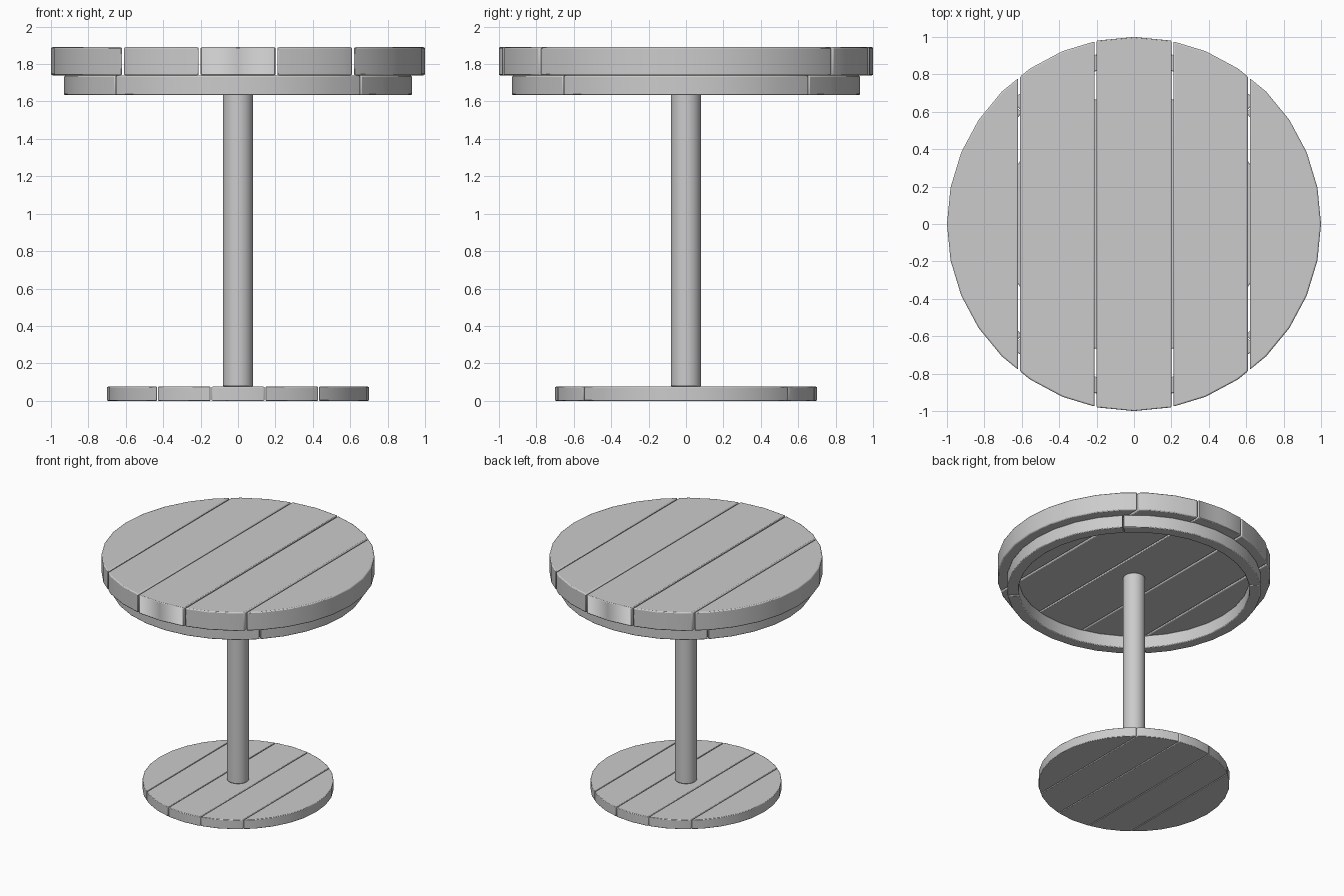
import bpy, bmesh, math
from mathutils import Matrix

if "Cube" in bpy.data.objects:
    bpy.data.objects.remove(bpy.data.objects["Cube"])


def finish(bm, name, bevel):
    bmesh.ops.recalc_face_normals(bm, faces=bm.faces)
    mesh = bpy.data.meshes.new(name)
    bm.to_mesh(mesh)
    bm.free()
    ob = bpy.data.objects.new(name, mesh)
    bpy.context.collection.objects.link(ob)
    mod = ob.modifiers.new("soft_edges", "BEVEL")
    mod.width = bevel
    mod.segments = 2
    mod.limit_method = 'ANGLE'
    mod.angle_limit = math.radians(30)
    bpy.ops.object.select_all(action='DESELECT')
    bpy.context.view_layer.objects.active = ob
    ob.select_set(True)
    bpy.ops.object.shade_smooth_by_angle(angle=math.radians(30))
    return ob


def disc(radius, z0, z1):
    bm = bmesh.new()
    bmesh.ops.create_cone(bm, cap_ends=True, segments=32, radius1=radius,
                          radius2=radius, depth=z1 - z0,
                          matrix=Matrix.Translation((0, 0, (z0 + z1) / 2)))
    return bm


def cut(bm, x, side):
    # Remove everything beyond x in the given direction and cap the cut
    res = bmesh.ops.bisect_plane(bm, geom=bm.verts[:] + bm.edges[:] + bm.faces[:],
                                 plane_co=(x, 0, 0), plane_no=(side, 0, 0),
                                 clear_outer=True)
    edges = [e for e in res["geom_cut"] if isinstance(e, bmesh.types.BMEdge)]
    bmesh.ops.contextual_create(bm, geom=edges)


def planked_disc(name, radius, z0, z1, gap, bevel):
    pitch = 0.41 * radius
    for i in range(5):
        bm = disc(radius, z0, z1)
        if i > 0:
            cut(bm, (i - 2.5) * pitch + gap / 2, -1)
        if i < 4:
            cut(bm, (i - 1.5) * pitch - gap / 2, 1)
        finish(bm, f"{name}_plank_{i + 1}", bevel)


# Table top and base, each of five boards
planked_disc("top", 1.0, 1.74, 1.89, 0.01, 0.008)
planked_disc("base", 0.70, 0.0, 0.075, 0.005, 0.004)

# Rim under the top, four quarter arcs meeting on the diagonals
R_OUT, R_IN, GAP = 0.93, 0.845, 0.003
for q in range(4):
    bm = bmesh.new()
    angles = [math.radians(-45 + 90 * q + 11.25 * k) for k in range(9)]
    angles[0] += GAP
    angles[-1] -= GAP
    pts = [(R_OUT * math.cos(a), R_OUT * math.sin(a), 1.635) for a in angles]
    pts += [(R_IN * math.cos(a), R_IN * math.sin(a), 1.635) for a in reversed(angles)]
    face = bm.faces.new([bm.verts.new(p) for p in pts])
    ext = bmesh.ops.extrude_face_region(bm, geom=[face], use_keep_orig=True)
    top = [v for v in ext["geom"] if isinstance(v, bmesh.types.BMVert)]
    bmesh.ops.translate(bm, verts=top, vec=(0, 0, 0.103))
    finish(bm, f"rim_quarter_{q + 1}", 0.006)

# Central post
finish(disc(0.081, 0.076, 1.74), "post", 0.008)
